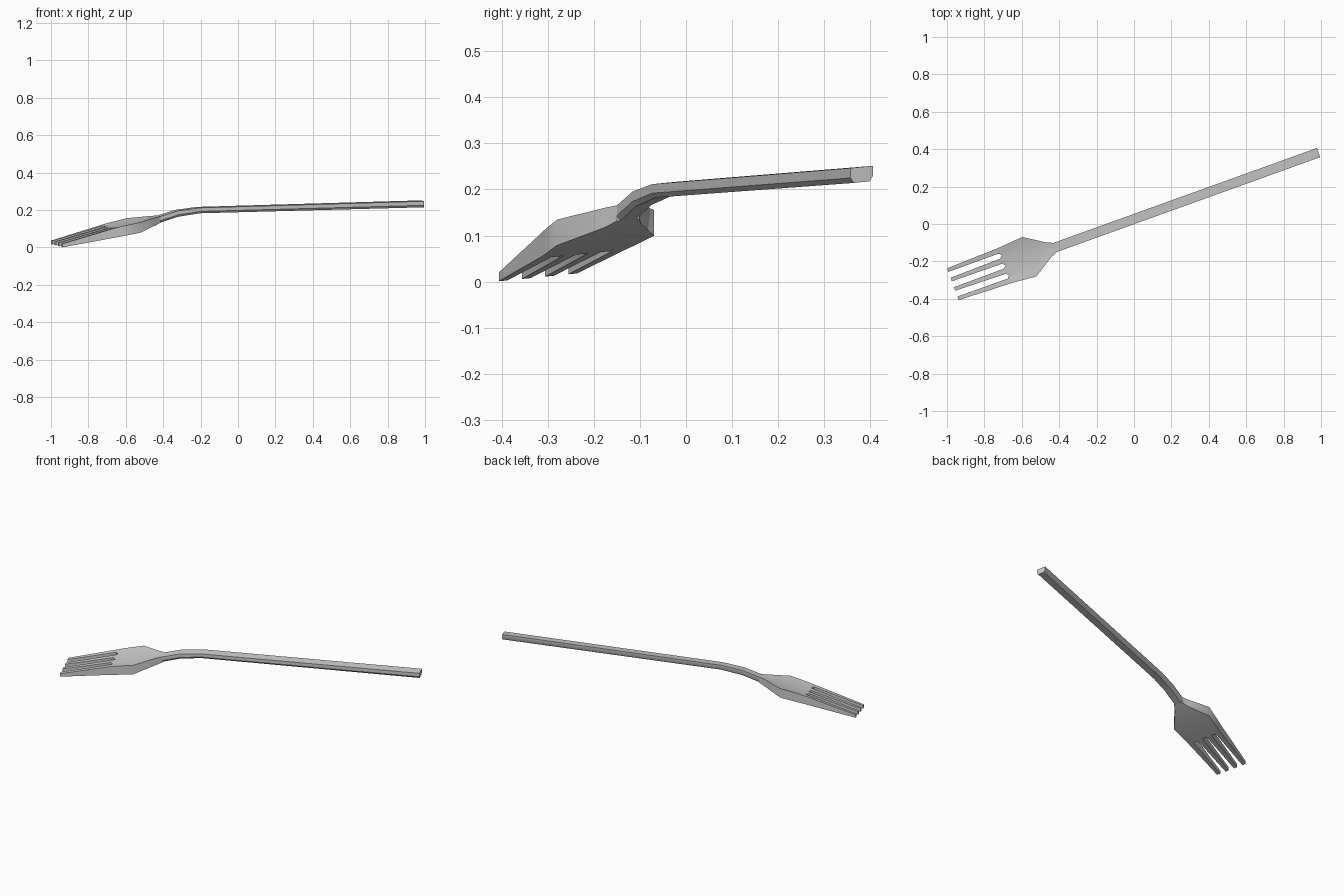
import bpy, bmesh, math

if "Cube" in bpy.data.objects:
    bpy.data.objects.remove(bpy.data.objects["Cube"])

ANGLE = math.radians(19.8)   # fork lies diagonally in plan
CENTRE = 0.025               # sideways offset of the fork's axis
ROLL = 0.094                 # slight sideways tilt


def place(u, v, z):
    """Fork axis coordinates (along, across, height) to world."""
    w = v + CENTRE
    c, s = math.cos(ANGLE), math.sin(ANGLE)
    return (u * c - w * s, u * s + w * c, z + ROLL * v)


def finish(bm, name, angle):
    bmesh.ops.recalc_face_normals(bm, faces=bm.faces)
    mesh = bpy.data.meshes.new(name)
    bm.to_mesh(mesh)
    bm.free()
    obj = bpy.data.objects.new(name, mesh)
    bpy.context.collection.objects.link(obj)
    bpy.context.view_layer.objects.active = obj
    obj.select_set(True)
    bpy.ops.object.shade_smooth_by_angle(angle=math.radians(angle))
    obj.select_set(False)


def build_handle():
    # Stations: along, top, bottom, half width
    stations = [(-0.47, 0.159, 0.128, 0.025), (-0.44, 0.168, 0.134, 0.026),
                (-0.34, 0.198, 0.165, 0.026), (-0.215, 0.214, 0.184, 0.026),
                (1.058, 0.249, 0.216, 0.026)]
    bm = bmesh.new()
    rings = []
    for u, t, b, w in stations:
        m = b + 0.35 * (t - b)
        section = [(-w, t), (w, t), (w, m), (0.7 * w, b), (-0.7 * w, b), (-w, m)]
        rings.append([bm.verts.new(place(u, v, z)) for v, z in section])
    for a, b in zip(rings, rings[1:]):
        for i in range(6):
            j = (i + 1) % 6
            bm.faces.new((a[i], a[j], b[j], b[i]))
    bm.faces.new(rings[0])
    bm.faces.new(rings[-1])
    finish(bm, "handle", 35)


def build_head():
    # Columns: left edge, right edge of each tine, with a mid-gap column between
    root, tip = [], []
    for k in range(4):
        rc, tc = (k - 1.5) * 0.057, (k - 1.5) * 0.0535
        root += [rc - 0.0145, rc + 0.0145, rc + 0.0285]
        tip += [tc - 0.010, tc + 0.010, 0]
    root, tip = root[:11], tip[:11]
    # Rows: along, half width, top, bottom, dip of the bowl
    rows = [(-1.02, 0, 0.028, 0.009, 0), (-0.735, 0.100, 0.110, 0.060, 0.004),
            (-0.69, 0.103, 0.122, 0.068, 0.009), (-0.586, 0.112, 0.145, 0.089, 0.009),
            (-0.476, 0.042, 0.164, 0.121, 0.002), (-0.44, 0.026, 0.168, 0.134, 0)]
    bm = bmesh.new()
    top, bottom = [], []
    for r, (u, w, t, b, dip) in enumerate(rows):
        tr, br = [], []
        for i in range(11):
            gap = i % 3 == 2
            if r == 0 and gap:
                tr.append(None)
                br.append(None)
                continue
            f = root[i] / 0.1
            v = tip[i] if r == 0 else f * w
            uu = u + (0.014 if r == 1 and gap else 0)
            tr.append(bm.verts.new(place(uu, v, t - dip * (1 - f * f))))
            br.append(bm.verts.new(place(uu, v, b)))
        top.append(tr)
        bottom.append(br)
    under = {a: b for tr, br in zip(top, bottom) for a, b in zip(tr, br) if a}
    for r in range(len(rows) - 1):
        for i in range(10):
            quad = [top[r][i], top[r][i + 1], top[r + 1][i + 1], top[r + 1][i]]
            if None not in quad:
                bm.faces.new(quad)
    # Underside and side walls
    faces = list(bm.faces)
    rim = [e for e in bm.edges if e.is_boundary]
    for f in faces:
        bm.faces.new([under[v] for v in reversed(f.verts)])
    for e in rim:
        a, b = e.verts
        bm.faces.new((a, b, under[b], under[a]))
    finish(bm, "head_with_tines", 45)


build_handle()
build_head()
